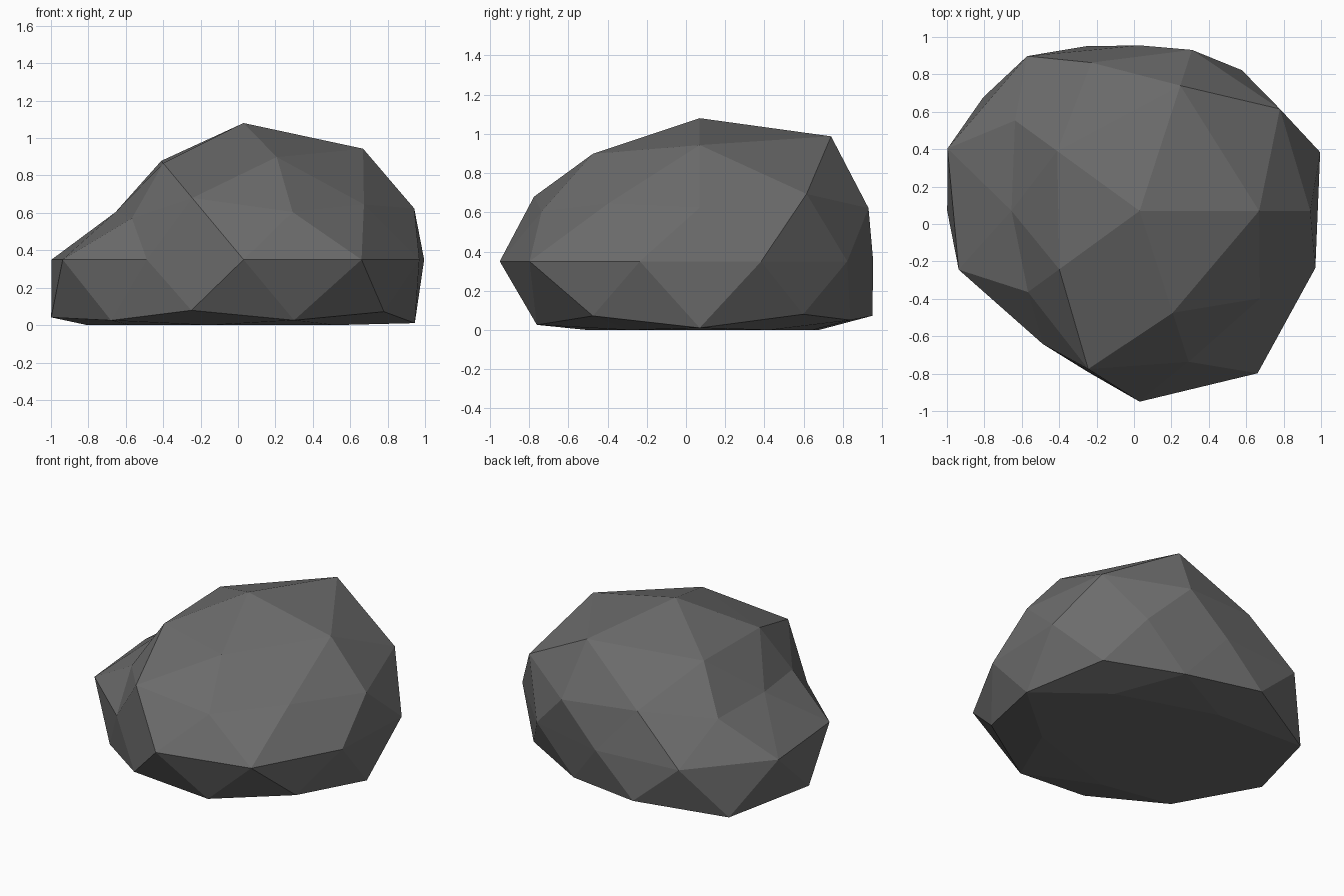
import bpy
import bmesh
import math

CENTRE = (0.03, 0.07, 0.35)

# Stone radius per ring: unit height -> {azimuth in degrees: radius}
RINGS = {
    1.0: {0: 1.36},
    0.851: {0: 1.215, 72: 1.34, 144: 1.035, 216: 1.01, 288: 1.09},
    0.526: {36: 1.09, 108: 0.98, 180: 0.805, 252: 1.045, 324: 0.935},
    0.447: {0: 1.02, 72: 1.012, 144: 0.92, 216: 0.825, 288: 0.948},
    0.0: {18: 1.015, 54: 0.93, 90: 0.885, 126: 1.023, 162: 1.08,
          198: 1.017, 234: 0.88, 270: 1.02, 306: 1.073, 342: 0.988},
    -0.447: {36: 1.005, 108: 1.035, 180: 1.15, 252: 1.01, 324: 1.037},
    -0.526: {0: 1.076, 72: 0.95, 144: 1.215, 216: 1.03, 288: 1.027},
    -0.851: {36: 1.15, 108: 1.15, 180: 1.15, 252: 1.15, 324: 1.15},
    -1.0: {0: 1.0},
}


def radius(d):
    """Radius of the stone in unit direction d."""
    ring = RINGS[min(RINGS, key=lambda h: abs(h - d.z))]
    az = math.degrees(math.atan2(d.y, d.x))
    return ring[min(ring, key=lambda a: abs((az - a + 180) % 360 - 180))]


# Rock: low-poly ball pushed in and out, squashed and cut flat underneath
bm = bmesh.new()
bmesh.ops.create_icosphere(bm, subdivisions=2, radius=1.0)
for v in bm.verts:
    d = v.co.normalized()
    p = d * radius(d)
    h = p.z * 0.6
    if h > 0.53:                      # soften the crown
        h = 0.53 + (h - 0.53) * 0.7
    v.co = (CENTRE[0] + p.x, CENTRE[1] + p.y, max(0.0, CENTRE[2] + h))
bmesh.ops.recalc_face_normals(bm, faces=bm.faces)

mesh = bpy.data.meshes.new("rock")
bm.to_mesh(mesh)
bm.free()

stone = bpy.data.materials.new("dark grey stone")
stone.diffuse_color = (0.15, 0.15, 0.15, 1.0)
mesh.materials.append(stone)

rock = bpy.data.objects.new("rock", mesh)
bpy.context.collection.objects.link(rock)
